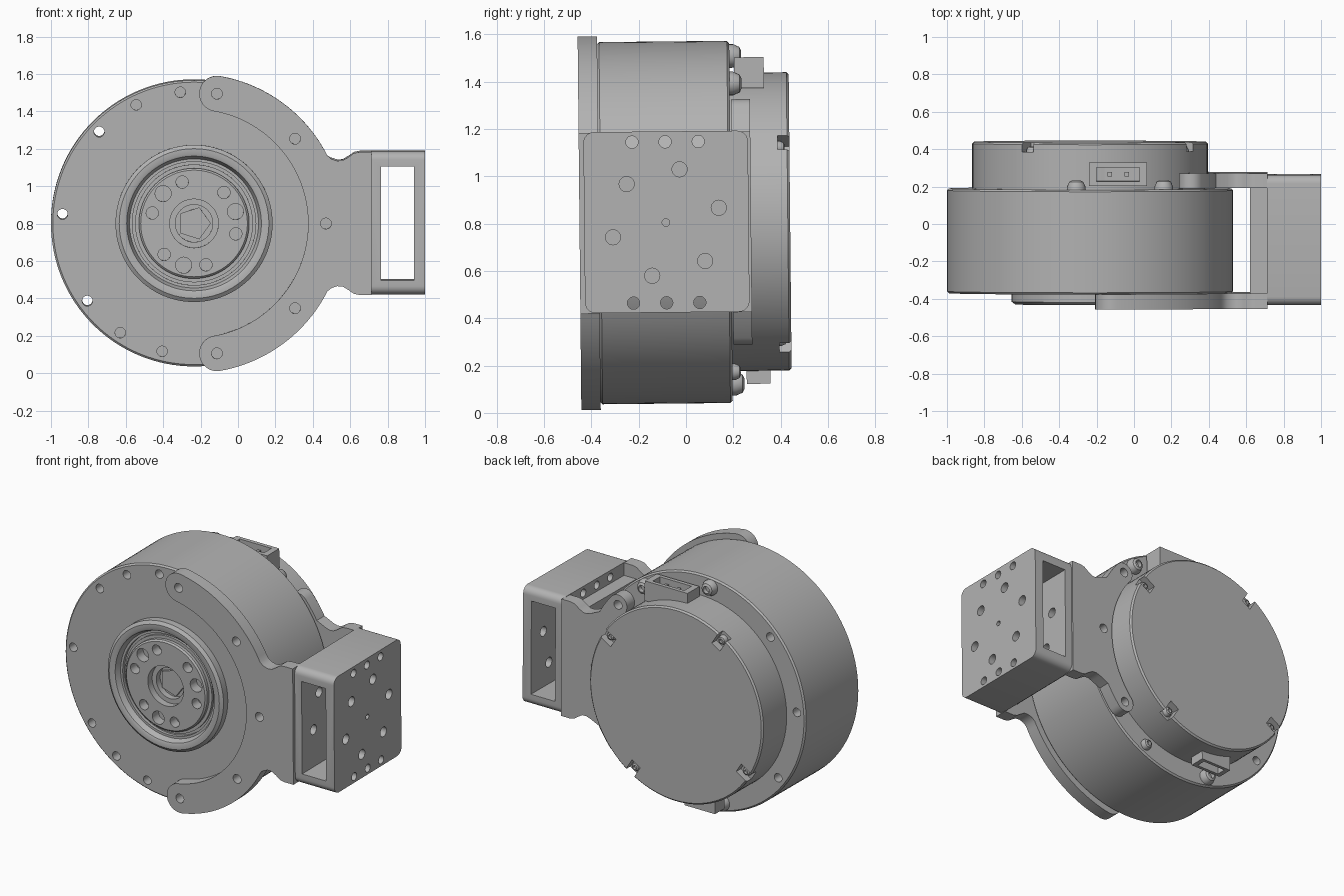
import bpy, bmesh
from math import cos, sin, pi, radians
from mathutils import Matrix, Vector

cube = bpy.data.objects.get("Cube")
if cube:
    bpy.data.objects.remove(cube)

CX, CZ = -0.235, 0.805      # motor axis
BOLT_R = 0.705              # bolt circle radius
parts = []

metal = bpy.data.materials.new("grey_metal")
metal.use_nodes = True
GREY = (0.45, 0.45, 0.45, 1)
metal.diffuse_color = GREY
metal.node_tree.nodes["Principled BSDF"].inputs["Base Color"].default_value = GREY


def finish(name, bm):
    bmesh.ops.remove_doubles(bm, verts=bm.verts, dist=1e-5)
    bmesh.ops.recalc_face_normals(bm, faces=bm.faces)
    mesh = bpy.data.meshes.new(name)
    bm.to_mesh(mesh)
    bm.free()
    mesh.materials.append(metal)
    obj = bpy.data.objects.new(name, mesh)
    bpy.context.collection.objects.link(obj)
    parts.append(obj)
    return obj


def lathe(name, profile, x=CX, z=CZ, steps=96):
    """Revolve (radius, y) points about an axis along y."""
    bm = bmesh.new()
    verts = [bm.verts.new((x + r, y, z)) for r, y in profile]
    edges = [bm.edges.new(pair) for pair in zip(verts, verts[1:])]
    bmesh.ops.spin(bm, geom=verts + edges, cent=(x, 0, z), axis=(0, 1, 0),
                   angle=2 * pi, steps=steps, use_duplicate=False)
    return finish(name, bm)


def add_prism(bm, outline, h0, h1, axis="y"):
    place = (lambda a, b: (a, h0, b)) if axis == "y" else (lambda a, b: (h0, a, b))
    face = bm.faces.new([bm.verts.new(place(a, b)) for a, b in outline])
    out = bmesh.ops.extrude_face_region(bm, geom=[face], use_keep_orig=True)
    move = Vector((0, h1 - h0, 0)) if axis == "y" else Vector((h1 - h0, 0, 0))
    verts = [g for g in out["geom"] if isinstance(g, bmesh.types.BMVert)]
    bmesh.ops.translate(bm, verts=verts, vec=move)


def prism(name, outline, h0, h1, axis="y"):
    bm = bmesh.new()
    add_prism(bm, outline, h0, h1, axis)
    return finish(name, bm)


def arc(a, b, r, start, end, n=16):
    angles = [radians(start + (end - start) * i / n) for i in range(n + 1)]
    return [(a + r * cos(t), b + r * sin(t)) for t in angles]


def circle(a, b, r, n=20):
    return arc(a, b, r, 0, 360, n)[:-1]


def rect(a0, a1, b0, b1):
    return [(a0, b0), (a1, b0), (a1, b1), (a0, b1)]


def polar(angle, r=BOLT_R):
    return CX + r * cos(radians(angle)), CZ + r * sin(radians(angle))


def cut(obj, shapes):
    """Subtract prisms given as (outline, start, end, axis)."""
    bm = bmesh.new()
    for shape in shapes:
        add_prism(bm, *shape)
    cutter = finish("cutter", bm)
    parts.remove(cutter)
    cutter.hide_render = True
    mod = obj.modifiers.new("cut", "BOOLEAN")
    mod.operation, mod.solver, mod.object = "DIFFERENCE", "EXACT", cutter
    bpy.context.view_layer.objects.active = obj
    bpy.ops.object.modifier_apply(modifier=mod.name)
    bpy.data.objects.remove(cutter)


# Motor housing with a bore for the rotor and a ring of bolt holes
housing = lathe("motor_housing", [
    (0, -0.2), (0.3, -0.2), (0.3, -0.37), (0.755, -0.37), (0.765, -0.36),
    (0.765, 0.18), (0.755, 0.19), (0, 0.19)], steps=128)
holes = [(circle(*polar(a), 0.028), -0.5, 0.3, "y") for a in (136, 176, 216)]
holes += [(circle(*polar(a), 0.028), -0.5, -0.3, "y") for a in (96, 116, 236, 256)]
cut(housing, holes)

# Raised ring on the front
lathe("front_ring", [
    (0.33, -0.36), (0.33, -0.39), (0.345, -0.39), (0.36, -0.425), (0.37, -0.43),
    (0.40, -0.43), (0.42, -0.415), (0.42, -0.36), (0.33, -0.36)])

# Output hub with three groups of holes
hub = lathe("output_hub", [
    (0, -0.33), (0.1, -0.33), (0.1, -0.37), (0.13, -0.37), (0.13, -0.415),
    (0.285, -0.415), (0.295, -0.405), (0.295, -0.385), (0.315, -0.385),
    (0.315, -0.36), (0.3, -0.36), (0.3, -0.2), (0, -0.2)])
hub_holes = []
for group in (16, 136, 256):
    for step, radius in ((-30, 0.033), (0, 0.043), (30, 0.033)):
        hub_holes.append((circle(*polar(group + step, 0.23), radius), -0.5, -0.35, "y"))
cut(hub, hub_holes)
prism("hub_shaft", circle(CX, CZ, 0.09, 5), -0.35, -0.3)

# Rear cap with four screw pockets at the rim
cap = lathe("rear_cap", [
    (0, 0.18), (0.63, 0.18), (0.63, 0.43), (0.62, 0.44), (0, 0.44)])
pockets = []
for angle in range(32, 360, 90):
    t = radians(angle)
    out, side = Vector((cos(t), sin(t))), Vector((-sin(t), cos(t)))
    mid = Vector((CX, CZ))
    corners = [mid + out * r + side * s for r, s in
               ((0.54, -0.035), (0.7, -0.035), (0.7, 0.035), (0.54, 0.035))]
    pockets.append(([tuple(c) for c in corners], 0.39, 0.5, "y"))
cut(cap, pockets)


def screw(name, angle, radius, base, size):
    x, z = polar(angle, radius)
    lathe(name, [(0, base + 0.5 * size), (0.4 * size, base + 0.5 * size),
                 (0.45 * size, base + size), (0.75 * size, base + 0.85 * size),
                 (size, base + 0.3 * size), (size, base - 0.01), (0, base - 0.01)],
          x, z, 20)


for angle in range(32, 360, 90):
    screw("cap_screw", angle, 0.585, 0.39, 0.03)
for angle in (56, 96, 256):
    screw("housing_screw", angle, BOLT_R, 0.19, 0.05)
screw("housing_screw", 296, BOLT_R, 0.19, 0.035)


# Curved bracket plates with rounded tips and a flared neck
def bracket_plate(name, inner, outer, tip, neck_angle, y0, y1, hole_angles):
    rad, mid = (outer - inner) / 2, (outer + inner) / 2
    neck = [(0.50, 0.345), (0.53, 0.335), (0.56, 0.337), (0.59, 0.355),
            (0.62, 0.376), (0.65, 0.382), (0.715, 0.382)]
    outline = arc(CX, CZ, outer, -tip, -neck_angle, 24)
    outline += [(x, CZ - d) for x, d in neck]
    outline += [(x, CZ + d) for x, d in reversed(neck)]
    outline += arc(CX, CZ, outer, neck_angle, tip, 24)
    outline += arc(*polar(tip, mid), rad, tip, tip + 180)[1:]
    outline += arc(CX, CZ, inner, tip, -tip, 64)[1:-1]
    outline += arc(*polar(-tip, mid), rad, 180 - tip, 360 - tip)[:-1]
    plate = prism(name, outline, y0, y1)
    cut(plate, [(circle(*polar(a), 0.029), y0 - 0.1, y1 + 0.1, "y") for a in hole_angles])


bracket_plate("front_bracket_plate", 0.61, 0.8, 80, 27, -0.45, -0.368,
              (-80, -40, 0, 40, 80))
bracket_plate("rear_bracket_plate", 0.64, 0.77, 40, 29, 0.195, 0.275, (-40, 0, 40))

# Wall joining the two plates
prism("bracket_wall", rect(0.62, 0.715, CZ - 0.3, CZ + 0.3), -0.37, 0.2)

# Mounting box: rounded block with a window and drilled faces
Y0, Y1, Z0, Z1, R = -0.43, 0.265, 0.425, 1.19, 0.045
box_outline = (arc(Y1 - R, Z0 + R, R, -90, 0, 6) + arc(Y1 - R, Z1 - R, R, 0, 90, 6)
               + arc(Y0 + R, Z1 - R, R, 90, 180, 6) + arc(Y0 + R, Z0 + R, R, 180, 270, 6))
box = prism("mounting_box", box_outline, 0.71, 1.0, "x")
cut(box, [(rect(0.765, 0.94, 0.5, 1.11), -0.6, 0.5, "y")])
BY = -0.085
drills = [(circle(BY + dy, z, 0.026), 0.6, 1.1, "x")
          for z in (0.466, 1.146) for dy in (-0.14, 0, 0.14)]
drills += [(circle(BY + 0.232 * cos(radians(a)), CZ + 0.232 * sin(radians(a)), 0.032),
            0.6, 1.1, "x") for a in range(15, 360, 60)]
drills.append((circle(BY, CZ, 0.016), 0.6, 1.1, "x"))
cut(box, drills)

# Cable sockets above and below the cap
top_socket = prism("top_socket", rect(-0.24, 0.07, 1.37, 1.5), 0.21, 0.335)
cut(top_socket, [(rect(-0.2, 0.03, 1.43, 1.6), 0.235, 0.31, "y")])
for x in (-0.13, -0.04):
    prism("socket_pin", rect(x - 0.012, x + 0.012, 1.42, 1.48), 0.26, 0.285)
low_socket = prism("bottom_socket", rect(-0.46, -0.24, 0.12, 0.26), 0.25, 0.35)
cut(low_socket, [(rect(-0.43, -0.27, 0.05, 0.17), 0.27, 0.33, "y")])

# Slight lean of the whole assembly, then shading
lean = (Matrix.Translation((0, 0, CZ)) @ Matrix.Rotation(0.01, 4, "X")
        @ Matrix.Translation((0, 0, -CZ)))
bpy.ops.object.select_all(action="DESELECT")
for obj in parts:
    obj.data.transform(lean)
    obj.select_set(True)
bpy.context.view_layer.objects.active = parts[0]
bpy.ops.object.shade_smooth_by_angle(angle=radians(30))
